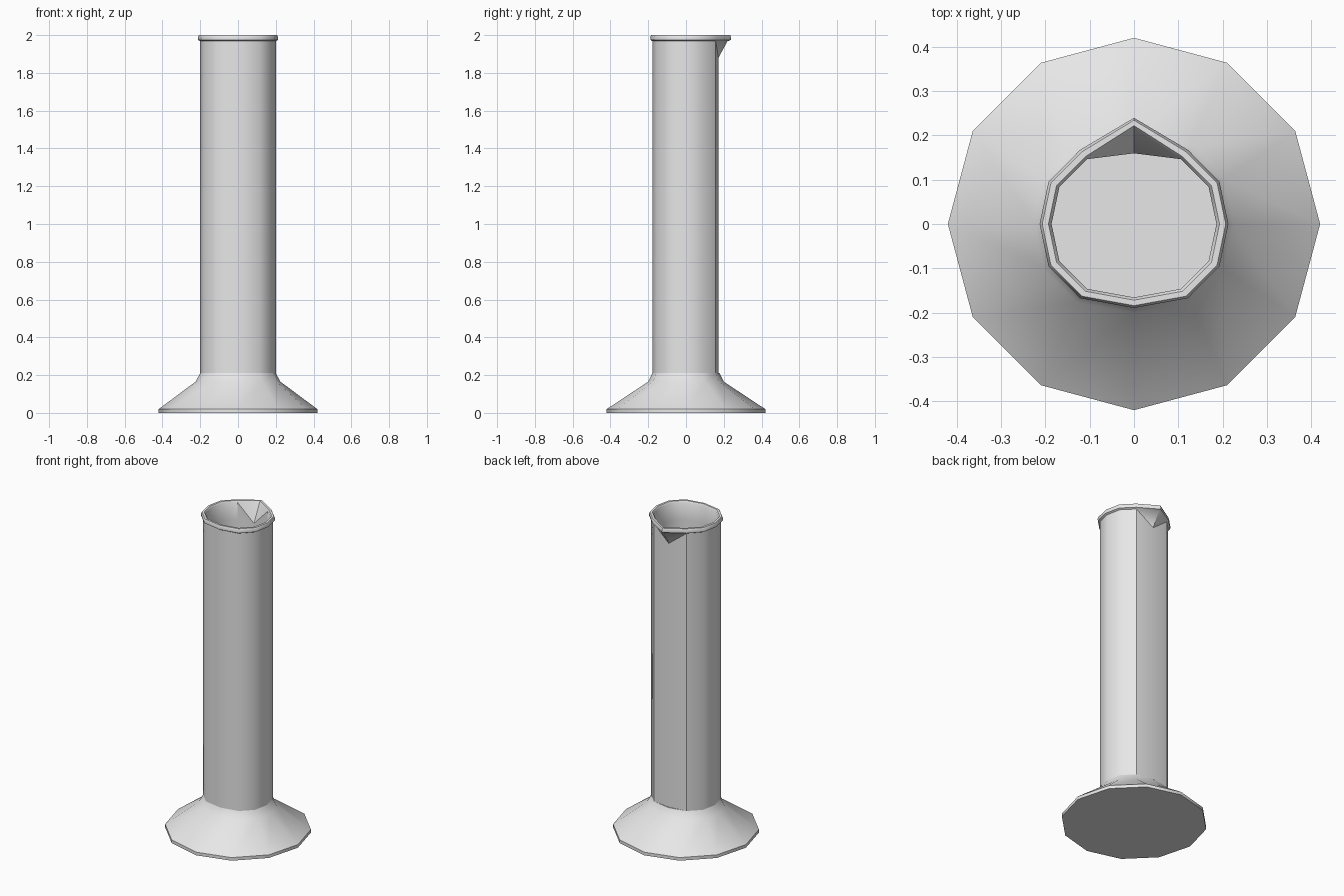
import bpy, bmesh, math
from math import cos, sin, pi, radians

cube = bpy.data.objects.get("Cube")
if cube:
    bpy.data.objects.remove(cube)

SIDES = 12
BACK = 3          # index of the corner that carries the spout
QUARTER = [(1, 0), (0.905, 0.45), (0.57, 0.786), (0, 0.89)]

mat = bpy.data.materials.new("pale grey")
mat.use_nodes = True
colour = (0.8, 0.8, 0.8, 1)
mat.diffuse_color = colour
mat.node_tree.nodes["Principled BSDF"].inputs["Base Color"].default_value = colour


def round_ring(r, z):
    return [(r * cos(2 * pi * i / SIDES), r * sin(2 * pi * i / SIDES), z)
            for i in range(SIDES)]


def tube_ring(r, z, pull=0.0):
    """Slightly flattened twelve-sided ring; pull moves the spout corner."""
    q = QUARTER
    half = q + [(-x, y) for x, y in q[2::-1]]
    loop = half + [(x, -y) for x, y in half[-2:0:-1]]
    pts = [(r * x, r * y, z) for x, y in loop]
    x, y, z = pts[BACK]
    pts[BACK] = (x, y + pull, z)
    return pts


def loft(name, rings, spout_bands=()):
    """Skin a stack of rings and cap both ends."""
    bm = bmesh.new()
    rows = [[bm.verts.new(p) for p in ring] for ring in rings]
    for k, (a, b) in enumerate(zip(rows, rows[1:])):
        for i in range(SIDES):
            j = (i + 1) % SIDES
            if k in spout_bands and BACK in (i, j):
                # fold the wall from the low point up to the rim corners
                side = j if i == BACK else i
                low, top = (a, b) if a[0].co.z < b[0].co.z else (b, a)
                bm.faces.new((low[side], low[BACK], top[side]))
                bm.faces.new((low[BACK], top[BACK], top[side]))
                bm.edges.get((low[BACK], top[side])).smooth = False
            else:
                bm.faces.new((a[i], a[j], b[j], b[i]))
    # crisp borders of the flat back panel
    for k in spout_bands:
        for s in (BACK - 1, BACK + 1):
            for a, b in zip(rows[k - 1:k + 2], rows[k:k + 2]):
                e = bm.edges.get((a[s], b[s]))
                if e and abs(a[s].co.z - b[s].co.z) > 0.05:
                    e.smooth = False
    bm.faces.new(rows[0])
    bm.faces.new(rows[-1])
    bmesh.ops.recalc_face_normals(bm, faces=bm.faces[:])
    mesh = bpy.data.meshes.new(name)
    bm.to_mesh(mesh)
    bm.free()
    mesh.materials.append(mat)
    obj = bpy.data.objects.new(name, mesh)
    bpy.context.collection.objects.link(obj)
    bpy.ops.object.select_all(action='DESELECT')
    obj.select_set(True)
    bpy.context.view_layer.objects.active = obj
    bpy.ops.object.shade_smooth_by_angle(angle=radians(40))
    return obj


# Spreading foot
loft("foot", [
    round_ring(0.42, 0),
    round_ring(0.42, 0.02),
    tube_ring(0.225, 0.165),
    tube_ring(0.2, 0.21),
])

# Hollow tube: outer wall, rolled rim with spout, inner wall and floor
LIP = 0.05
loft("tube", [
    tube_ring(0.2, 0.19, -0.006),
    tube_ring(0.2, 1.88, -0.006),
    tube_ring(0.2, 1.968, LIP - 0.008),
    tube_ring(0.211, 1.974, LIP),
    tube_ring(0.213, 1.987, LIP),
    tube_ring(0.207, 2.0, LIP),
    tube_ring(0.193, 2.0, LIP),
    tube_ring(0.186, 1.99, LIP),
    tube_ring(0.186, 1.88, -0.006),
    tube_ring(0.186, 0.21, -0.006),
], spout_bands=(1, 7))
